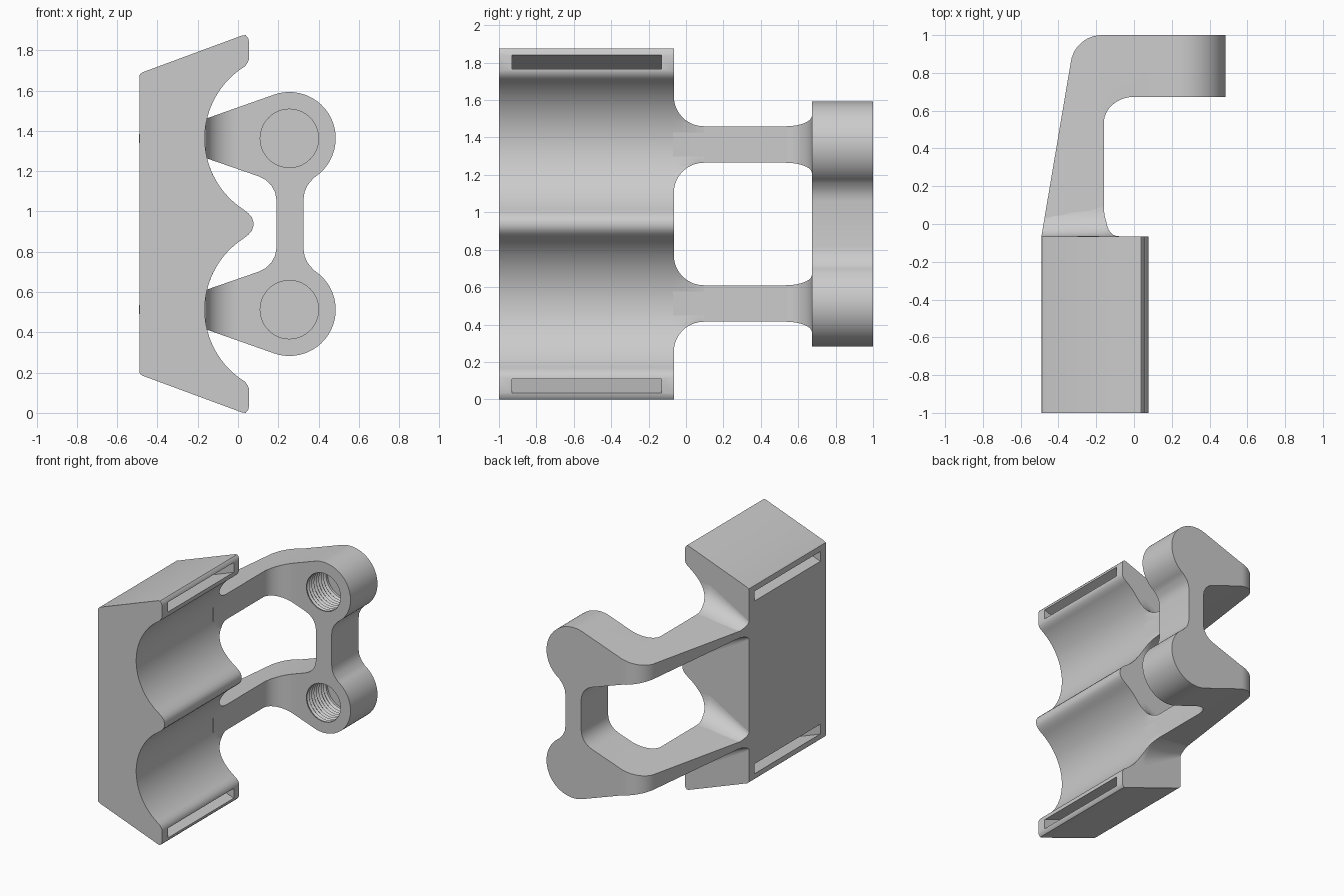
import bpy, bmesh, math
from mathutils import Vector

if "Cube" in bpy.data.objects:
    bpy.data.objects.remove(bpy.data.objects["Cube"])

MID, CX, CZ = 0.9375, 0.255, 1.3625      # mirror height, centre of upper ring and groove


def finish(bm, name):
    bmesh.ops.recalc_face_normals(bm, faces=bm.faces)
    me = bpy.data.meshes.new(name)
    bm.to_mesh(me)
    bm.free()
    ob = bpy.data.objects.new(name, me)
    bpy.context.collection.objects.link(ob)
    return ob


def loft(name, rings):
    bm = bmesh.new()
    vs = [[bm.verts.new(p) for p in r] for r in rings]
    n = len(vs[0])
    for a, b in zip(vs, vs[1:]):
        for i in range(n):
            j = (i + 1) % n
            bm.faces.new((a[i], a[j], b[j], b[i]))
    bm.faces.new(vs[0])
    bm.faces.new(vs[-1])
    return finish(bm, name)


def prism(name, pts, axis, lo, hi):
    put = (lambda p, h: Vector((p[0], h, p[1]))) if axis == 'Y' else (lambda p, h: Vector((p[0], p[1], h)))
    return loft(name, [[put(p, h) for p in pts] for h in (lo, hi)])


def boolean(ob, cutter, op='DIFFERENCE'):
    m = ob.modifiers.new('cut', 'BOOLEAN')
    m.operation, m.object, m.solver = op, cutter, 'EXACT'
    bpy.context.view_layer.objects.active = ob
    bpy.ops.object.modifier_apply(modifier=m.name)
    bpy.data.objects.remove(cutter)


def arc(cx, cy, rx, ry, a0, a1, n):
    angles = [math.radians(a0 + (a1 - a0) * i / n) for i in range(n + 1)]
    return [(cx + rx * math.cos(a), cy + ry * math.sin(a)) for a in angles]


def mirrored(pts):
    return pts + [(x, 2 * MID - z) for x, z in reversed(pts)]


def lathe(name, profile, cz, n=40):
    return loft(name, [[Vector((x, y, z)) for x, z in arc(CX, cz, r, r, 0, 360 - 360 / n, n - 1)]
                       for y, r in profile])


# Saddle block with two round grooves
half = [(0.076, 0.95), (0.068, 0.972), (0.052, 0.99)]
half += arc(CX, CZ, 0.42, 0.42, 237.6, 121.6, 32)
half += [(0.047, 1.737), (0.055, 1.755), (0.055, 1.84), (0.05, 1.862), (0.038, 1.875), (0.02, 1.873),
         (-0.475, 1.69), (-0.487, 1.68), (-0.49, 1.665)]
block = prism('saddle_block', mirrored(half), 'Y', -1.0, -0.065)

# Strap slots running parallel to the slanted sides
for s in (1, -1):
    slot = [(x, MID + s * (0.8675 + (x - 0.055) * 0.375 + d))
            for x, d in ((-0.7, -0.0375), (0.3, -0.0375), (0.3, 0.0375), (-0.7, 0.0375))]
    boolean(block, prism('slot_cutter', slot, 'Y', -0.93, -0.13))

# Arm frame: front outline of rings, bridge and tapering arms ...
half = [(0.325, 1.06), (0.33, 1.095), (0.345, 1.13), (0.368, 1.157)]
half += arc(CX, CZ, 0.23, 0.23, -58, 109.4, 32)
half += [(-0.16, CZ + 0.0975), (-0.5, CZ + 0.02), (-0.5, CZ - 0.02), (-0.16, CZ - 0.0975),
         (0.1, 1.175), (0.135, 1.158), (0.165, 1.13), (0.184, 1.095), (0.19, 1.06)]
frame = prism('arm_frame', mirrored(half), 'Y', -0.2, 1.2)

# ... intersected with the bent outline seen from above
bend = [(-0.491, -0.07)] + arc(-0.17, 0.835, 0.166, 0.165, 171, 90, 12)
bend += [(0.6, 1.0), (0.6, 0.673)] + arc(0.0, 0.533, 0.16, 0.14, 90, 180, 12) + [(-0.16, -0.07)]
boolean(frame, prism('bend_cutter', bend, 'Z', 0.1, 1.8), 'INTERSECT')

# Blind threaded holes
thread = [(0.6, 0.145), (0.68, 0.145)]
for i in range(8):
    thread += [(0.695 + i * 0.029, 0.157), (0.709 + i * 0.029, 0.145)]
thread += [(0.93, 0.145)]
for cz in (CZ, 2 * MID - CZ):
    boolean(frame, lathe('thread_cutter', thread, cz))

# Flared fillets joining the arms to the block
parts = [block, frame]
for name, cz in (('upper_flare', CZ), ('lower_flare', 2 * MID - CZ)):
    r, rings = 0.16, []
    for t in range(11):
        a = math.radians(9 * t)
        d, off = r * (1 - math.cos(a)), r * (1 - math.sin(a))
        xl = -0.49 + d * 0.1676
        w0, w1, xr = 0.021 + 0.3 * off, 0.0975 + off, -0.16 + 0.56 * off
        rings.append([Vector((x, d - 0.065, cz + z)) for x, z in
                      ((xl, -w0), (-0.16, -w1), (xr, -w1), (xr, w1), (-0.16, w1), (xl, w0))])
    flare = loft(name, rings)
    boolean(flare, lathe('groove_cutter', [(-0.3, 0.42), (0.3, 0.42)], cz, 96))
    parts.append(flare)

# Smooth curved faces, keep edges sharp
for ob in parts:
    bpy.ops.object.select_all(action='DESELECT')
    ob.select_set(True)
    bpy.context.view_layer.objects.active = ob
    bpy.ops.object.shade_smooth_by_angle(angle=math.radians(30))
